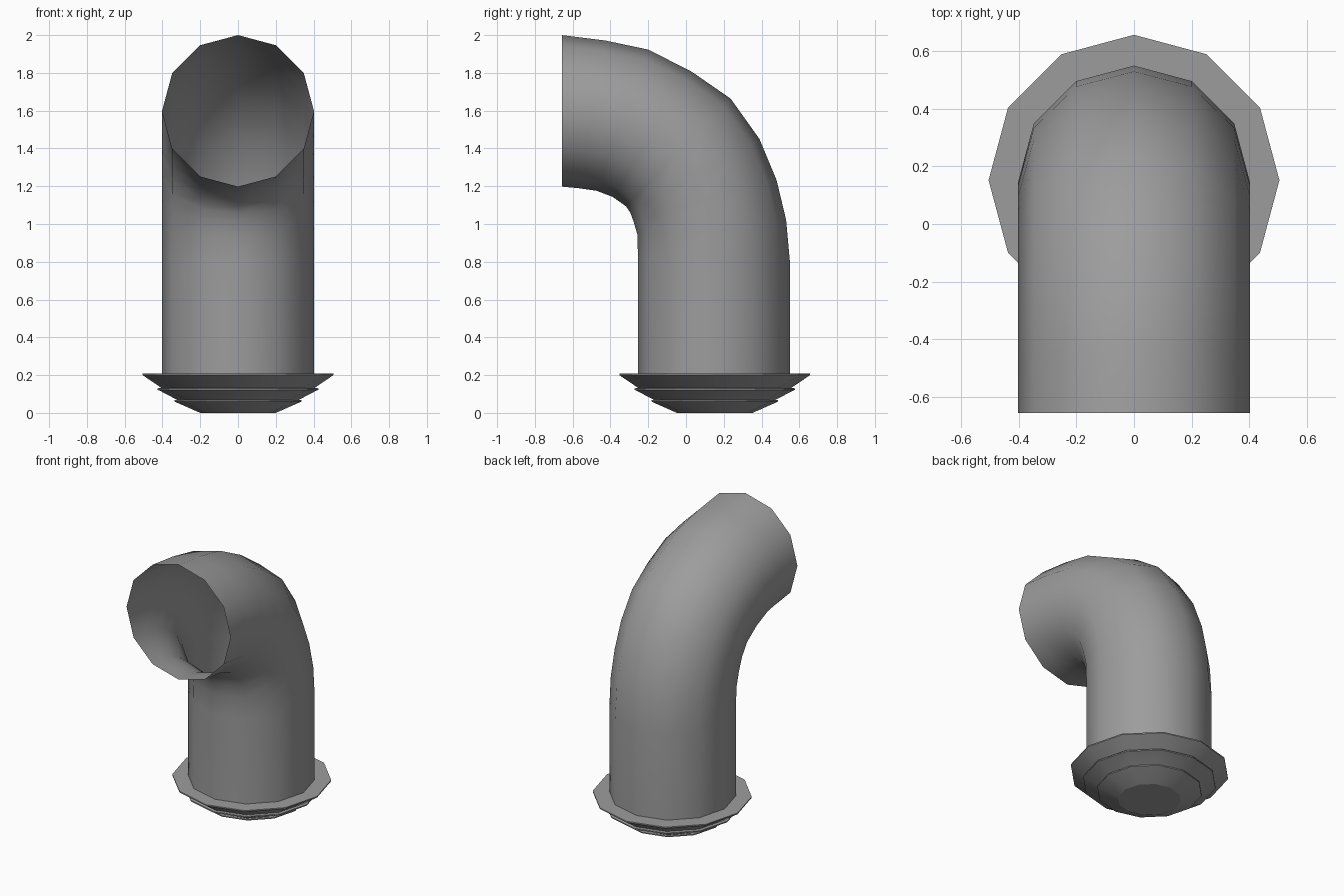
import bpy, bmesh
from math import sin, cos, tau, radians
from mathutils import Vector

if "Cube" in bpy.data.objects:
    bpy.data.objects.remove(bpy.data.objects["Cube"])

SIDES = 12
CY = 0.152  # y of the upright axis

# Dark grey metal for all parts
metal = bpy.data.materials.new("dark_grey_metal")
metal.diffuse_color = (0.335, 0.335, 0.335, 1)
metal.use_nodes = True
metal.node_tree.nodes["Principled BSDF"].inputs["Base Color"].default_value = metal.diffuse_color


def loft(name, rings, caps, angle):
    """Skin a list of vertex rings into one mesh object."""
    bm = bmesh.new()
    loops = [[bm.verts.new(p) for p in ring] for ring in rings]
    for a, b in zip(loops, loops[1:]):
        for i in range(SIDES):
            j = (i + 1) % SIDES
            bm.faces.new((a[i], a[j], b[j], b[i]))
    if caps:
        bm.faces.new(loops[0][::-1])
        bm.faces.new(loops[-1])
    mesh = bpy.data.meshes.new(name)
    bm.to_mesh(mesh)
    bm.free()
    mesh.materials.append(metal)
    obj = bpy.data.objects.new(name, mesh)
    bpy.context.collection.objects.link(obj)
    bpy.ops.object.select_all(action='DESELECT')
    obj.select_set(True)
    bpy.context.view_layer.objects.active = obj
    bpy.ops.object.shade_smooth_by_angle(angle=radians(angle))
    return obj


def pipe_ring(outer, inner, r=0.402):
    """Ring whose outer and inner ends are given as (y, z) in the side view."""
    o, n = Vector((0, *outer)), Vector((0, *inner))
    mid, out = (o + n) / 2, (o - n) / 2
    return [mid + Vector((r * cos(tau * i / SIDES), 0, 0)) + out * sin(tau * i / SIDES)
            for i in range(SIDES)]


# Bent pipe: open tube, upright then turning to face the front
bend = [((0.55, 0.2), (-0.254, 0.2)),
        ((0.55, 0.8), (-0.254, 0.8)),
        ((0.53, 1.022), (-0.257, 0.943)),
        ((0.479, 1.234), (-0.278, 1.014)),
        ((0.389, 1.45), (-0.294, 1.058)),
        ((0.236, 1.664), (-0.318, 1.094)),
        ((0.029, 1.807), (-0.389, 1.144)),
        ((-0.199, 1.923), (-0.474, 1.176)),
        ((-0.426, 1.971), (-0.564, 1.189)),
        ((-0.656, 2.0), (-0.656, 1.198))]
loft("bent_pipe", [pipe_ring(o, n) for o, n in bend], False, 60)

# Stepped base flange: three tapered tiers, each with a thin lip
profile = [(0.2, 0), (0.325, 0.055), (0.335, 0.06), (0.335, 0.067), (0.32, 0.068),
           (0.415, 0.118), (0.425, 0.122), (0.425, 0.13), (0.405, 0.132),
           (0.505, 0.2), (0.505, 0.208)]
loft("base_flange",
     [[Vector((r * cos(tau * i / SIDES), CY + r * sin(tau * i / SIDES), z))
       for i in range(SIDES)] for r, z in profile], True, 20)
